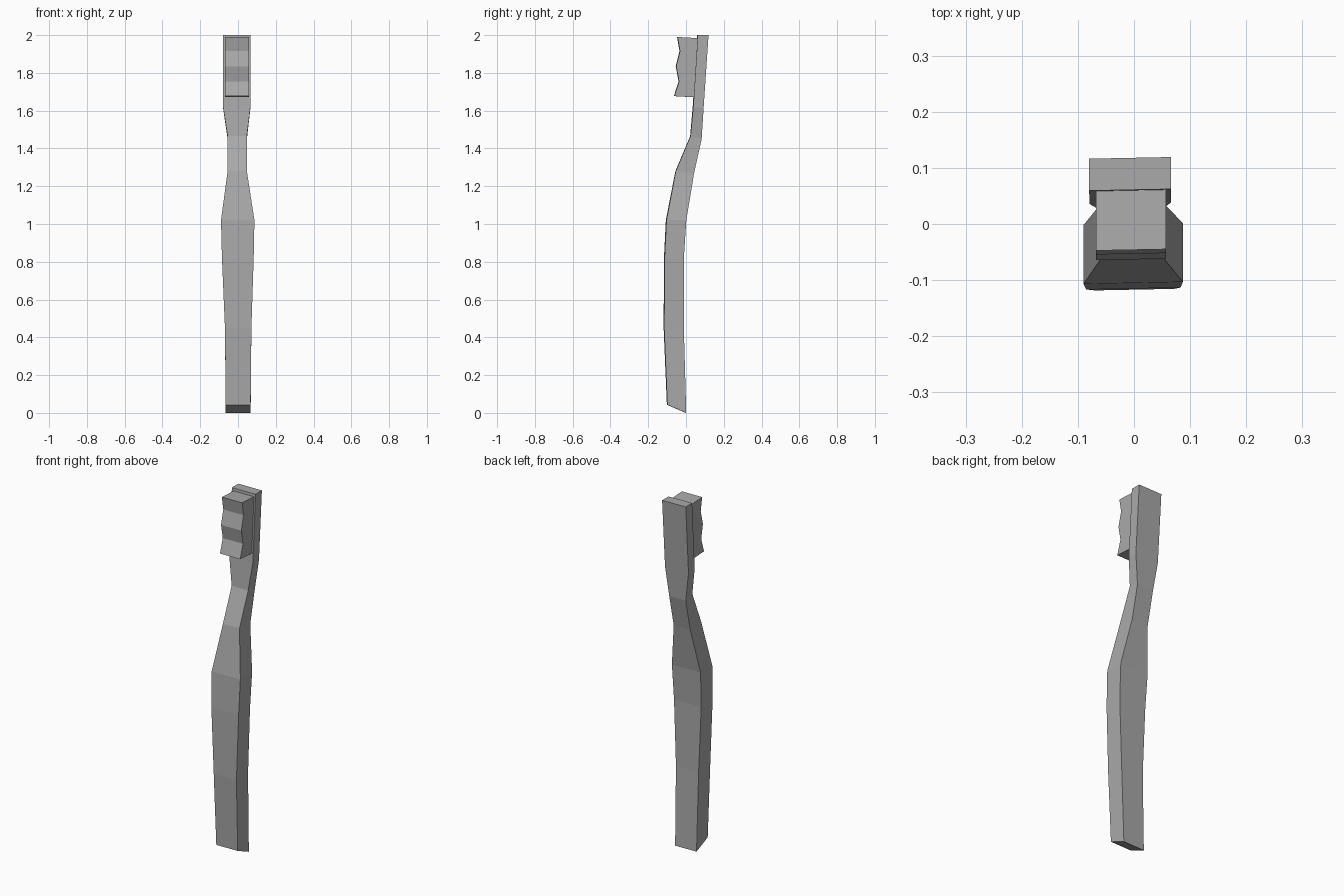
import bpy
import bmesh

cube = bpy.data.objects.get("Cube")
if cube:
    bpy.data.objects.remove(cube, do_unlink=True)

grey = bpy.data.materials.new("plain grey")
grey.use_nodes = True
colour = (0.4, 0.4, 0.4, 1)
grey.diffuse_color = colour
grey.node_tree.nodes["Principled BSDF"].inputs["Base Color"].default_value = colour

TWIST = 0.02  # slight turn about the long axis


def loft(name, sections):
    """Skin four-sided sections: left x, right x, front (y, z), back (y, z)."""
    bm = bmesh.new()
    rings = []
    for x0, x1, (fy, fz), (by, bz) in sections:
        corners = ((x0, fy, fz), (x1, fy, fz), (x1, by, bz), (x0, by, bz))
        rings.append([bm.verts.new((x, y + TWIST * x, z)) for x, y, z in corners])
    for low, high in zip(rings, rings[1:]):
        for i in range(4):
            j = (i + 1) % 4
            bm.faces.new((low[i], low[j], high[j], high[i]))
    bm.faces.new(rings[0][::-1])
    bm.faces.new(rings[-1])
    bmesh.ops.recalc_face_normals(bm, faces=bm.faces)
    mesh = bpy.data.meshes.new(name)
    bm.to_mesh(mesh)
    bm.free()
    mesh.materials.append(grey)
    obj = bpy.data.objects.new(name, mesh)
    bpy.context.collection.objects.link(obj)
    return obj


# Curved handle, narrow neck and flat head in one piece
loft("handle_and_head", [
    (-0.065, 0.067, (-0.10, 0.043), (0.0, 0.0)),
    (-0.069, 0.071, (-0.117, 0.45), (-0.013, 0.45)),
    (-0.085, 0.083, (-0.115, 0.82), (-0.013, 0.82)),
    (-0.09, 0.087, (-0.105, 1.02), (0.0, 1.02)),
    (-0.055, 0.047, (-0.055, 1.28), (0.042, 1.27)),
    (-0.055, 0.047, (0.023, 1.465), (0.082, 1.45)),
    (-0.079, 0.066, (0.037, 1.62), (0.092, 1.615)),
    (-0.08, 0.066, (0.061, 2.0), (0.118, 2.0)),
])

# Bristle block with a zigzag front, sunk slightly into the head
loft("bristles", [
    (-0.068, 0.057, (-0.063, 1.677), (0.06, 1.67)),
    (-0.068, 0.057, (-0.038, 1.755), (0.065, 1.75)),
    (-0.068, 0.057, (-0.053, 1.835), (0.07, 1.83)),
    (-0.068, 0.057, (-0.033, 1.915), (0.075, 1.91)),
    (-0.068, 0.057, (-0.046, 1.99), (0.08, 1.983)),
])
